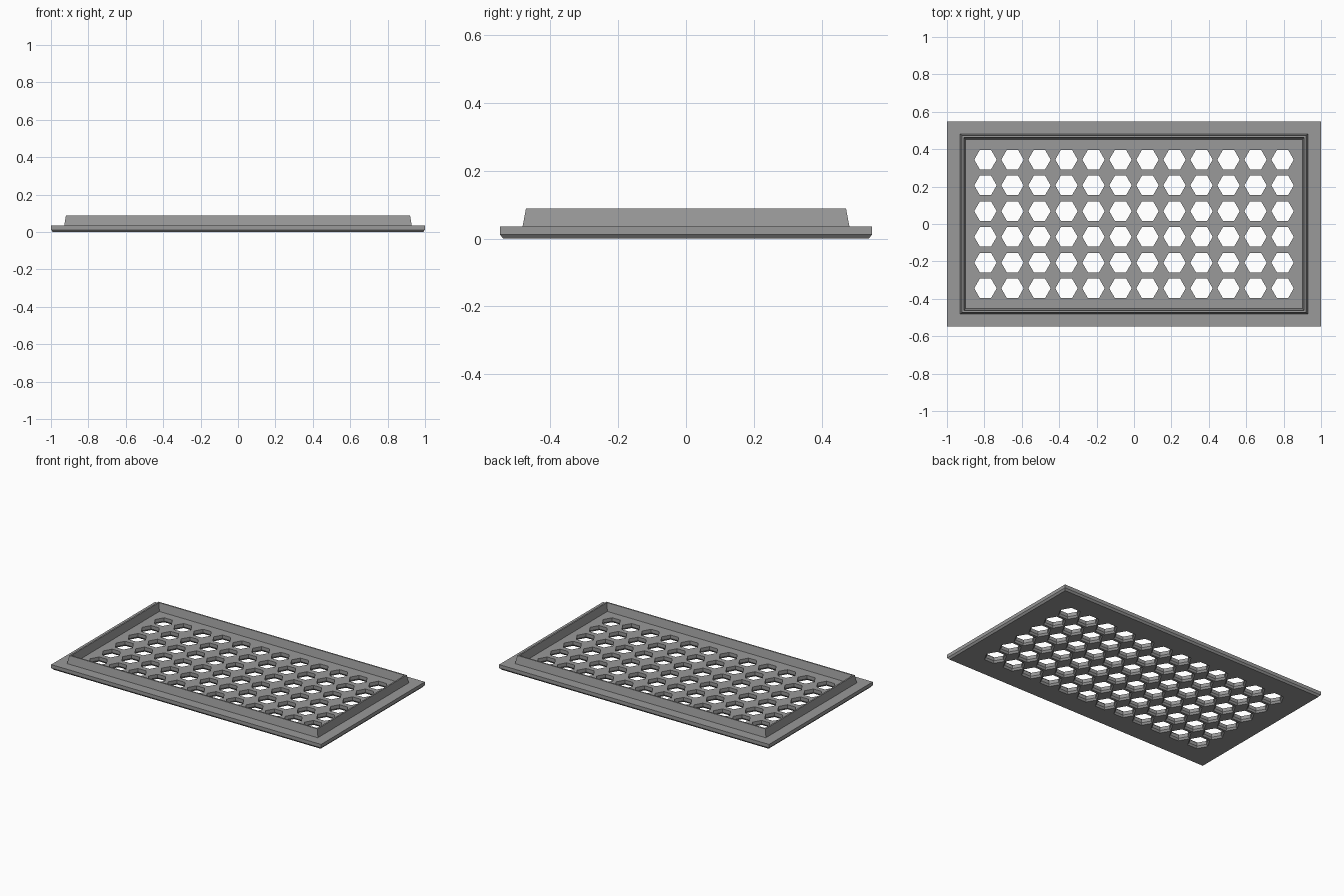
import bpy, bmesh
from math import cos, sin, pi

cube = bpy.data.objects.get("Cube")
if cube:
    bpy.data.objects.remove(cube, do_unlink=True)

# Material
grey = bpy.data.materials.new("mid_grey")
grey.use_nodes = True
grey.diffuse_color = (0.32, 0.32, 0.32, 1)
bsdf = next(n for n in grey.node_tree.nodes if n.type == 'BSDF_PRINCIPLED')
bsdf.inputs["Base Color"].default_value = grey.diffuse_color


def loft(bm, rings):
    """Skin a stack of closed rings and cap both ends."""
    loops = [[bm.verts.new(p) for p in ring] for ring in rings]
    for a, b in zip(loops, loops[1:]):
        n = len(a)
        for i in range(n):
            j = (i + 1) % n
            bm.faces.new((a[i], a[j], b[j], b[i]))
    bm.faces.new(loops[0][::-1])
    bm.faces.new(loops[-1])


def rectangle(x, y, z):
    return [(-x, -y, z), (x, -y, z), (x, y, z), (-x, y, z)]


def hexagon(cx, cy, r, z):
    return [(cx + r * cos(i * pi / 3), cy + r * sin(i * pi / 3), z) for i in range(6)]


def finish(bm, name):
    bmesh.ops.recalc_face_normals(bm, faces=bm.faces)
    mesh = bpy.data.meshes.new(name)
    bm.to_mesh(mesh)
    bm.free()
    mesh.materials.append(grey)
    obj = bpy.data.objects.new(name, mesh)
    bpy.context.scene.collection.objects.link(obj)
    return obj


# Tray: chamfered base flange, tapered raised rim and sunken floor
FLOOR, RIM = 0.035, 0.088
bm = bmesh.new()
loft(bm, [
    rectangle(0.99, 0.539, 0),
    rectangle(1.0, 0.549, 0.012),
    rectangle(1.0, 0.549, FLOOR),
    rectangle(0.929, 0.482, FLOOR),
    rectangle(0.92, 0.472, RIM),
    rectangle(0.91, 0.463, RIM),
    rectangle(0.90, 0.453, FLOOR),
])
tray = finish(bm, "vent_tray")

# Hexagonal holes, flared at the underside
R, COLS, ROWS = 0.06, 12, 6
bm = bmesh.new()
for col in range(COLS):
    for row in range(ROWS):
        x = (col - (COLS - 1) / 2) * 0.1444
        y = (row - (ROWS - 1) / 2) * 0.1376
        loft(bm, [
            hexagon(x, y, R + 0.02, -0.012),
            hexagon(x, y, R, 0.012),
            hexagon(x, y, R, FLOOR + 0.02),
        ])
cutter = finish(bm, "hole_cutter")
cutter.hide_render = True

cut = tray.modifiers.new("holes", 'BOOLEAN')
cut.operation = 'DIFFERENCE'
cut.solver = 'EXACT'
cut.object = cutter

# Bake the holes into the tray and drop the cutter
graph = bpy.context.evaluated_depsgraph_get()
baked = bpy.data.meshes.new_from_object(tray.evaluated_get(graph))
tray.modifiers.clear()
tray.data = baked
bpy.data.objects.remove(cutter, do_unlink=True)
